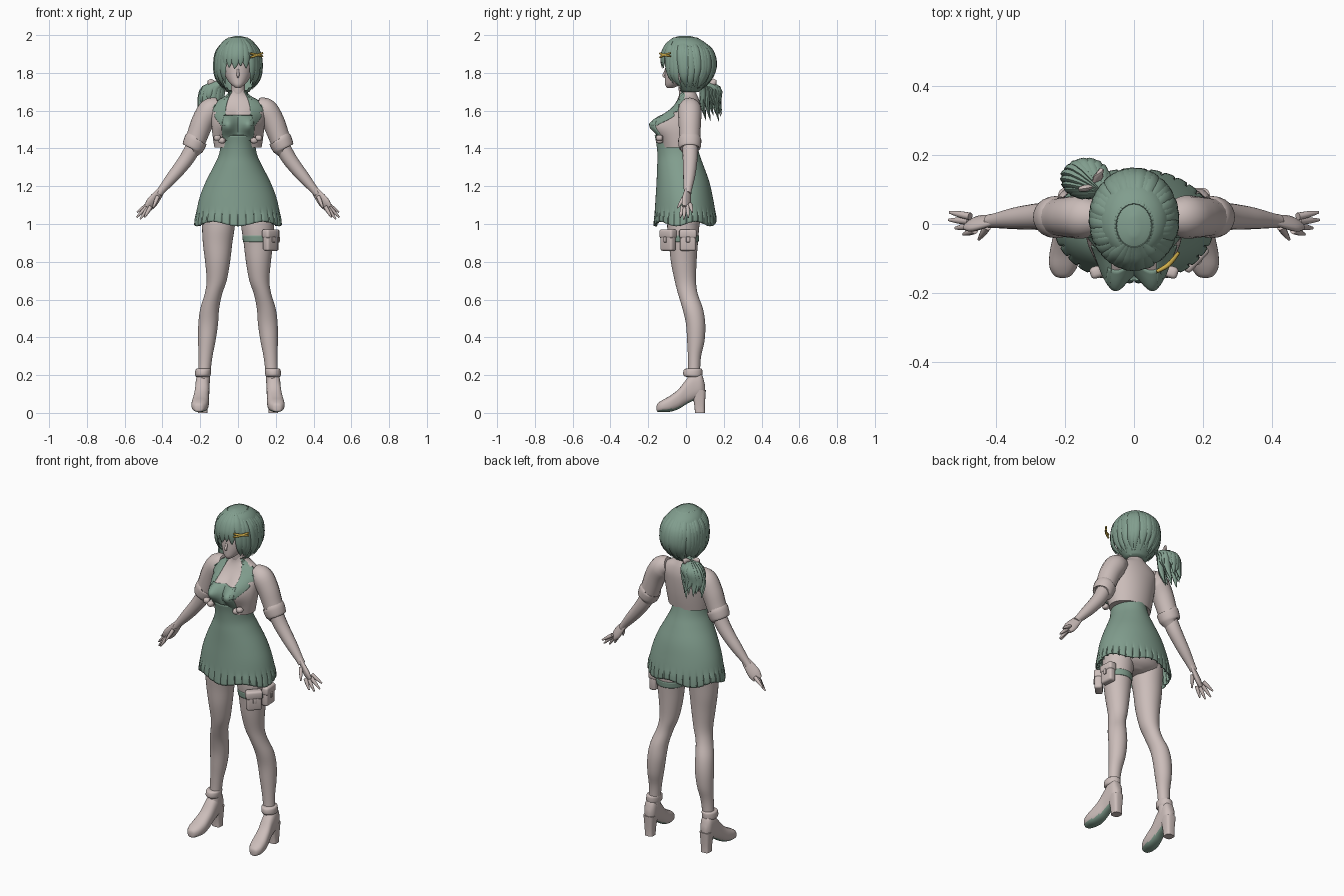
import bpy, bmesh, math, random
from mathutils import Vector
from mathutils.bvhtree import BVHTree

random.seed(4)
if "Cube" in bpy.data.objects:
    bpy.data.objects.remove(bpy.data.objects["Cube"])


def material(name, *rgb):
    m = bpy.data.materials.new(name)
    m.use_nodes = True
    m.diffuse_color = (*rgb, 1)
    m.node_tree.nodes["Principled BSDF"].inputs["Base Color"].default_value = (*rgb, 1)
    return m


PALE = material("pale pink", .60, .51, .49)
GREEN = material("sage green", .22, .34, .27)
GOLD = material("gold yellow", .62, .42, .07)


def finish(bm, name, *mats, mirror=False, thick=0, angle=50):
    bmesh.ops.recalc_face_normals(bm, faces=bm.faces)
    mesh = bpy.data.meshes.new(name)
    bm.to_mesh(mesh)
    bm.free()
    ob = bpy.data.objects.new(name, mesh)
    bpy.context.collection.objects.link(ob)
    for m in mats:
        mesh.materials.append(m)
    if thick:
        ob.modifiers.new("thickness", "SOLIDIFY").thickness = thick
    if mirror:
        ob.modifiers.new("mirror", "MIRROR")
    bpy.ops.object.select_all(action="DESELECT")
    ob.select_set(True)
    bpy.context.view_layer.objects.active = ob
    bpy.ops.object.shade_smooth_by_angle(angle=math.radians(angle))
    return ob


def dense(rows, k=4):
    """Smoothly interpolate rows of numbers."""
    out = []
    for i in range(len(rows) - 1):
        quad = rows[max(i - 1, 0)], rows[i], rows[i + 1], rows[min(i + 2, len(rows) - 1)]
        for j in range(k):
            t = j / k
            out.append([b + t / 2 * (c - a + t * (2 * a - 5 * b + 4 * c - d + t * (3 * (b - c) + d - a)))
                        for a, b, c, d in zip(*quad)])
    return out + [list(rows[-1])]


def skin(bm, rings, n=32, caps=True, p=1):
    """Join elliptical rings given as centre, axis, axis."""
    power = lambda w: math.copysign(abs(w) ** p, w)
    loops = []
    for c, u, v in rings:
        angles = [math.tau * i / n for i in range(n)]
        loops.append([bm.verts.new(c + u * power(math.cos(a)) + v * power(math.sin(a))) for a in angles])
    for a, b in zip(loops, loops[1:]):
        for i in range(n):
            bm.faces.new((a[i], a[i - 1], b[i - 1], b[i]))
    if caps:
        bm.faces.new(loops[0])
        bm.faces.new(loops[-1])
    return bm


def body(rows, **kw):
    """Loft of level rings: z, centre x, half width, front y, back y."""
    return skin(bmesh.new(), [(Vector((x, (f + b) / 2, z)), Vector((w, 0, 0)), Vector((0, (b - f) / 2, 0)))
                              for z, x, w, f, b in dense(rows)], **kw)


def tube(bm, rows, flat=1, ref=(0, 1, 0), n=16, k=4):
    """Tapered tube along points: x, y, z, radius."""
    rows = dense(rows, k)
    pts = [Vector(r[:3]) for r in rows]
    rings = []
    for i, p in enumerate(pts):
        t = pts[min(i + 1, len(pts) - 1)] - pts[max(i - 1, 0)]
        u = t.cross(Vector(ref)).normalized()
        v = u.cross(t).normalized()
        r = max(rows[i][3], .001)
        rings.append((p, u * r, v * r * flat))
    return skin(bm, rings, n)


def block(bm, centre, size, turn=0, bevel=.012):
    part = bmesh.new()
    bmesh.ops.create_cube(part, size=1)
    bmesh.ops.scale(part, vec=size, verts=part.verts)
    bmesh.ops.bevel(part, geom=part.edges[:], offset=bevel, segments=3, affect="EDGES", profile=.5)
    c, s = math.cos(turn), math.sin(turn)
    for v in part.verts:
        x, y, z = v.co
        v.co = Vector(centre) + Vector((x * c - y * s, x * s + y * c, z))
    temp = bpy.data.meshes.new("part")
    part.to_mesh(temp)
    part.free()
    bm.from_mesh(temp)
    bpy.data.meshes.remove(temp)


# Chest with short jacket
chest = body([(1.405, 0, .125, -.13, .06), (1.45, 0, .132, -.135, .068), (1.5, 0, .138, -.13, .075),
              (1.56, 0, .142, -.105, .08), (1.61, 0, .145, -.075, .08), (1.65, 0, .115, -.05, .072),
              (1.68, 0, .065, -.038, .06), (1.71, 0, .04, -.035, .045)], n=64)
for v in chest.verts:
    x, y, z = v.co
    if y < 0:
        bust = math.exp(-((abs(x) - .058) / .05) ** 2 - ((z - 1.53) / .055) ** 2)
        v.co.y -= .08 * bust * min(1, -y / .05)
bmesh.ops.recalc_face_normals(chest, faces=chest.faces)
surface = BVHTree.FromBMesh(chest)
finish(chest, "jacket_chest", PALE)


def plate(name, rows, mirror=False, cols=12):
    """Thin cloth laid on the chest; rows of z, inner x, outer x."""
    bm = bmesh.new()
    grid = []
    for z, x0, x1 in dense(rows, 5):
        line = []
        for i in range(cols + 1):
            p = Vector((x0 + (x1 - x0) * i / cols, -1, z))
            hit = surface.ray_cast(p, Vector((0, 1, 0)))[0]
            if hit is None:
                hit = surface.find_nearest(Vector((p.x, -.04, z)))[0]
            line.append(bm.verts.new(hit + Vector((0, -.005, .001))))
        grid.append(line)
    for a, b in zip(grid, grid[1:]):
        for i in range(cols):
            bm.faces.new((a[i], a[i + 1], b[i + 1], b[i]))
    return finish(bm, name, GREEN, mirror=mirror, thick=.008)


plate("apron_bib", [(1.575, -.075, .075), (1.53, -.085, .085), (1.48, -.085, .085), (1.44, -.075, .075)], cols=24)
plate("apron_lapel", [(1.7, .034, .04), (1.67, .05, .085), (1.63, .062, .135), (1.6, .066, .14),
                      (1.59, .066, .115), (1.57, .066, .125), (1.52, .07, .09)], mirror=True)
bm = bmesh.new()
for x, tilt in ((.085, .4), (.11, -.3)):
    block(bm, (x, -.14, 1.45 - tilt * .02), (.035, .035, .03), tilt)
finish(bm, "jacket_knot", PALE, mirror=True)

# Dress with ruffled hem
dress = body([(1.0, 0, .222, -.163, .153), (1.06, 0, .215, -.16, .15), (1.14, 0, .197, -.155, .136),
              (1.22, 0, .166, -.15, .118), (1.3, 0, .125, -.147, .09), (1.36, 0, .097, -.145, .068),
              (1.42, 0, .086, -.15, .054), (1.47, 0, .088, -.16, .05)], n=256, caps=False)
for v in dress.verts:
    a = math.atan2(v.co.y / .16, v.co.x / .22)
    low = max(0, min(1, (1.07 - v.co.z) / .04))
    notch = max(0, math.cos(32 * a)) ** 6
    v.co.xy *= 1 + low * (.02 - .08 * notch)
    v.co.z += low * .012 * math.sin(a * 5)
finish(dress, "dress", GREEN, thick=.006)
finish(body([(.99, 0, .05, -.05, .05), (1.03, 0, .15, -.1, .1), (1.12, 0, .165, -.12, .11),
             (1.25, 0, .12, -.1, .08)]), "pelvis", PALE)

# Legs and footwear
finish(body([(1.12, .1, .085, -.09, .09), (1.0, .103, .087, -.1, .072), (.9, .108, .078, -.09, .063),
             (.8, .108, .066, -.08, .056), (.7, .113, .053, -.06, .053), (.63, .13, .046, -.042, .062),
             (.55, .15, .05, -.018, .09), (.47, .158, .052, 0, .102), (.38, .165, .046, .006, .098),
             (.3, .172, .037, .01, .08), (.22, .178, .033, .01, .075), (.12, .185, .033, .0, .08)]),
       "leg", PALE, mirror=True)
finish(body([(.235, .182, .034, .004, .08), (.228, .184, .041, -.012, .086), (.2, .186, .041, -.014, .086),
             (.19, .186, .034, .002, .08)]), "ankle_strap", PALE, mirror=True)
foot = [(.1, .187, .014, .1, .15), (.08, .187, .033, .085, .21), (.04, .188, .037, .065, .215),
        (0, .19, .038, .045, .175), (-.04, .195, .041, .02, .125), (-.085, .2, .045, .006, .09),
        (-.125, .205, .04, .005, .068), (-.15, .207, .024, .006, .05), (-.156, .207, .008, .015, .035)]
bm = skin(bmesh.new(), [(Vector((x, y, (lo + hi) / 2)), Vector((w, 0, 0)), Vector((0, 0, (hi - lo) / 2)))
                        for y, x, w, lo, hi in dense(foot)], p=.8)
bmesh.ops.recalc_face_normals(bm, faces=bm.faces)
for f in bm.faces:
    f.material_index = int(f.normal.z < -.6 and f.calc_center_median().y < .045)
finish(bm, "shoe", PALE, GREEN, mirror=True)
finish(body([(0, .187, .026, .047, .1), (.04, .187, .027, .044, .1), (.12, .187, .034, .03, .105)], p=.6),
       "shoe_heel", PALE, mirror=True)

# Thigh strap and pouches
finish(body([(.905, .108, .082, -.094, .067), (.94, .108, .085, -.097, .07)], caps=False),
       "thigh_strap", GREEN, thick=.006)
bm = bmesh.new()
for x, y, turn in ((.172, -.095, -.75), (.193, .01, .05)):
    block(bm, (x, y, .91), (.042, .084, .105), turn)
    block(bm, (x, y, .948), (.05, .092, .048), turn)
    block(bm, (x + .022 * math.cos(turn), y + .022 * math.sin(turn), .918), (.012, .02, .03), turn, .004)
finish(bm, "thigh_pouches", PALE)

# Arms
finish(tube(bmesh.new(), [(.1, .018, 1.625, .045), (.145, .02, 1.605, .062), (.185, .02, 1.545, .06),
                          (.213, .02, 1.475, .056), (.235, .02, 1.415, .054)]), "sleeve", PALE, mirror=True)
finish(tube(bmesh.new(), [(.218, .02, 1.452, .05), (.222, .02, 1.447, .061), (.24, .02, 1.403, .057),
                          (.243, .02, 1.397, .044)], n=24), "sleeve_cuff", PALE, mirror=True)
finish(tube(bmesh.new(), [(.22, .02, 1.44, .042), (.262, .022, 1.36, .04), (.305, .02, 1.3, .036),
                          (.35, .016, 1.245, .031), (.4, .01, 1.185, .022), (.42, .008, 1.16, .02)]),
       "arm", PALE, mirror=True)
bm = bmesh.new()
side = (.5, .8, .3)
tube(bm, [(.395, .012, 1.192, .019), (.42, .008, 1.16, .028), (.455, .002, 1.115, .035),
          (.478, 0, 1.085, .026)], .45, side)
fingers = [((.475, .022, 1.105), (.535, .034, 1.062)), ((.478, .008, 1.095), (.537, .012, 1.035)),
           ((.472, -.006, 1.09), (.518, -.012, 1.025)), ((.462, -.018, 1.092), (.495, -.03, 1.035)),
           ((.425, -.008, 1.145), (.45, -.045, 1.085))]
for start, end in fingers:
    mid = [(a + b) / 2 for a, b in zip(start, end)]
    tube(bm, [(*start, .011), (*mid, .0095), (*end, .004)], n=10)
finish(bm, "hand", PALE, mirror=True)

# Head
finish(body([(1.64, 0, .045, -.03, .05), (1.7, 0, .037, -.038, .042), (1.78, 0, .038, -.04, .045)]), "neck", PALE)
finish(body([(1.72, 0, .012, -.1, -.07), (1.735, 0, .032, -.11, -.03), (1.76, 0, .055, -.112, .03),
             (1.8, 0, .074, -.111, .07), (1.85, 0, .082, -.108, .09), (1.9, 0, .08, -.1, .1),
             (1.95, 0, .05, -.06, .06)]), "face", PALE)
finish(tube(bmesh.new(), [(0, -.104, 1.83, .004), (0, -.112, 1.8, .007), (0, -.119, 1.786, .007),
                          (0, -.106, 1.777, .006)], ref=(1, 0, 0), n=10), "nose", PALE)

# Hair cap, open at the face
profile = [(1.996, 0, .012, -.035, .02), (1.98, 0, .062, -.075, .07), (1.95, 0, .093, -.1, .112),
           (1.9, 0, .112, -.12, .142), (1.85, 0, .118, -.122, .15), (1.8, 0, .116, -.115, .142),
           (1.75, 0, .1, -.09, .115), (1.7, 0, .06, -.03, .07)]
bm = body(profile, n=48)
hidden = [f for f in bm.faces if f.calc_center_median().y < -.03 and f.calc_center_median().z < 1.885]
bmesh.ops.delete(bm, geom=hidden, context="FACES")
finish(bm, "hair_cap", GREEN)


def scalp(angle, z, grow):
    """Point on the hair profile at an angle from the front."""
    _, _, w, f, b = min(dense(profile, 12), key=lambda row: abs(row[0] - z))
    return (math.sin(angle) * w * grow, (f + b) / 2 - math.cos(angle) * (b - f) / 2 * grow, z)


# Loose locks falling from the crown
bm = bmesh.new()
count = 38
for i in range(count):
    a = math.tau * i / count
    front = math.cos(a)
    end = 1.835 if front > .82 else 1.725 if front > .1 else 1.71
    end += random.uniform(-.015, .025)
    swirl = random.uniform(-.12, .12) + (.15 * math.sin(a) if front > .3 else 0)
    rows = []
    for t, r in ((0, .008), (.25, .02), (.55, .023), (.8, .016), (1, .001)):
        z = 1.985 + (end - 1.985) * t
        rows.append((*scalp(a + swirl * t, z, 1.01 + .05 * t), r))
    tube(bm, rows, .4, (math.sin(a), -front, .3), n=8)
finish(bm, "hair_locks", GREEN)

# Side ponytail with bow
bm = bmesh.new()
for i in range(18):
    a = math.tau * i / 18
    x, y = -.145 + .05 * math.cos(a), .13 + .045 * math.sin(a)
    end = random.uniform(1.54, 1.64)
    tube(bm, [(-.085, .09, 1.745, .014), (x * .9, y, 1.715, .02), (x, y, (end + 1.71) / 2, .02),
              (x - .012 * math.cos(a) + random.uniform(-.02, .02), y + .015, end, .001)], .6, n=8)
finish(bm, "ponytail", GREEN)
bm = bmesh.new()
for dx, dy, dz in ((-.045, -.01, .012), (.022, .05, .015), (-.03, .02, -.035)):
    tube(bm, [(-.115, .11, 1.735, .008), (-.115 + dx * .6, .11 + dy * .6, 1.735 + dz, .02),
              (-.115 + dx, .11 + dy, 1.735 + dz, .012)], .5, n=10)
finish(bm, "hair_bow", PALE)

# Hair clip
bm = bmesh.new()
for lo, hi in ((1.882, 1.905), (1.903, 1.888)):
    tube(bm, [(.066, -.138, lo, .005), (.1, -.118, (lo + hi) / 2, .007), (.13, -.082, hi, .005)], n=8)
finish(bm, "hair_clip", GOLD)
